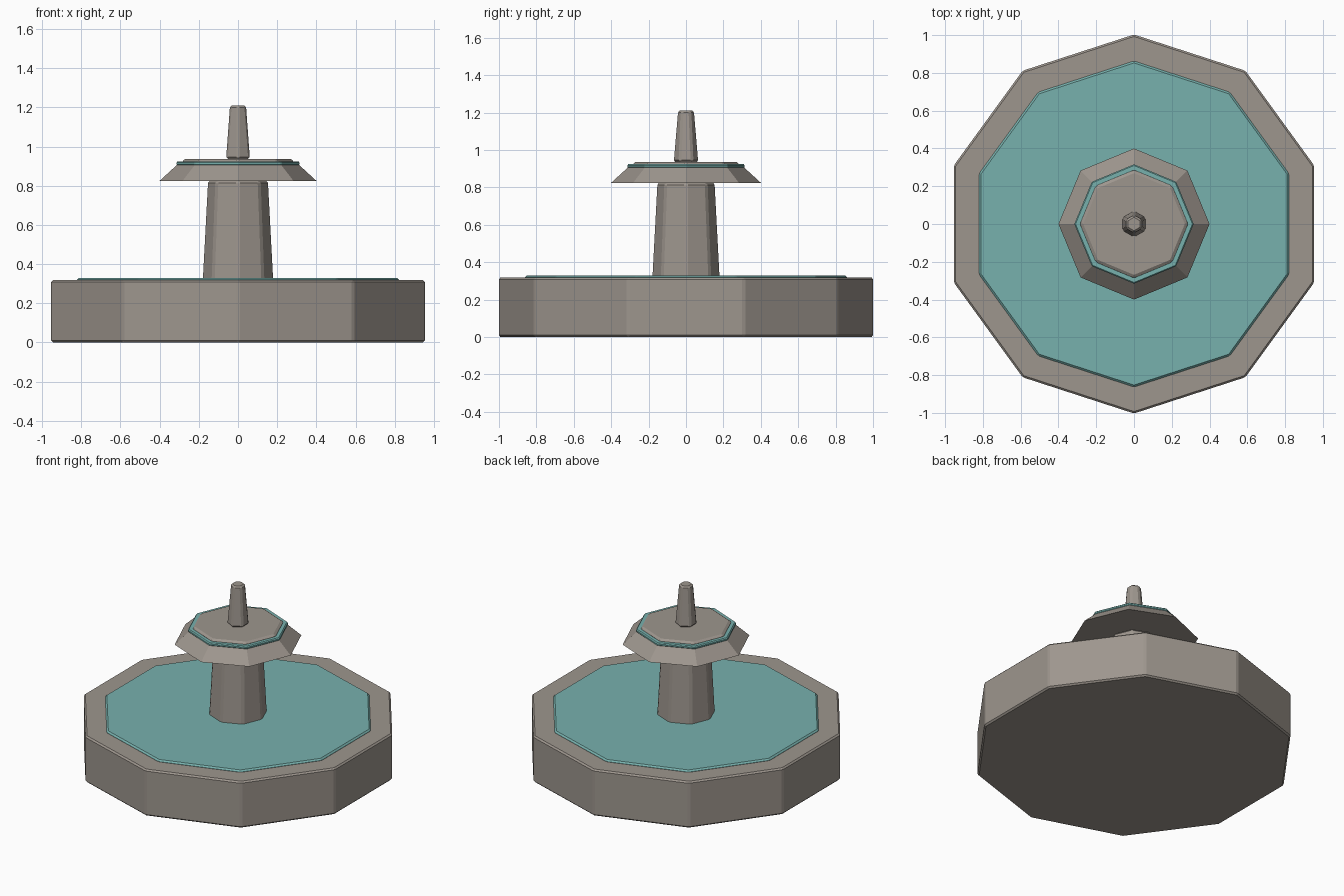
import bpy
import bmesh
from math import sin, cos, tau

if "Cube" in bpy.data.objects:
    bpy.data.objects.remove(bpy.data.objects["Cube"], do_unlink=True)


def make_material(name, color):
    mat = bpy.data.materials.new(name)
    mat.use_nodes = True
    mat.diffuse_color = (*color, 1)
    mat.node_tree.nodes["Principled BSDF"].inputs["Base Color"].default_value = (*color, 1)
    return mat


stone = make_material("warm grey stone", (0.34, 0.305, 0.27))
water = make_material("teal water", (0.185, 0.44, 0.42))


def tapered_prism(name, sides, r_low, r_high, z_low, z_high, mat, bevel=0):
    """Regular prism with one corner on the y axis and optional bevelled edges."""
    bm = bmesh.new()
    rings = []
    for r, z in ((r_low, z_low), (r_high, z_high)):
        angles = [tau * i / sides for i in range(sides)]
        rings.append([bm.verts.new((-r * sin(a), r * cos(a), z)) for a in angles])
    low, high = rings
    bm.faces.new(low[::-1])
    bm.faces.new(high)
    for i in range(sides):
        j = (i + 1) % sides
        bm.faces.new((low[i], low[j], high[j], high[i]))
    mesh = bpy.data.meshes.new(name)
    bm.to_mesh(mesh)
    bm.free()
    mesh.materials.append(mat)
    obj = bpy.data.objects.new(name, mesh)
    bpy.context.collection.objects.link(obj)
    if bevel:
        mod = obj.modifiers.new("edge_bevel", 'BEVEL')
        mod.width = bevel
        mod.segments = 1
        mod.limit_method = 'ANGLE'
    return obj


# Ten-sided basin and its water surface
tapered_prism("basin", 10, 1.003, 1.003, 0, 0.318, stone, 0.01)
tapered_prism("basin_water", 10, 0.863, 0.863, 0.25, 0.33, water, 0.01)

# Central column
tapered_prism("column", 8, 0.186, 0.157, 0.28, 0.826, stone, 0.012)

# Upper bowl with a thin water rim and a stone cap
tapered_prism("upper_bowl", 8, 0.40, 0.305, 0.825, 0.912, stone)
tapered_prism("upper_water", 8, 0.316, 0.316, 0.903, 0.924, water, 0.006)
tapered_prism("bowl_cap", 8, 0.29, 0.28, 0.915, 0.937, stone, 0.01)

# Six-sided spout
tapered_prism("spout", 6, 0.07, 0.047, 0.937, 1.21, stone, 0.01)
